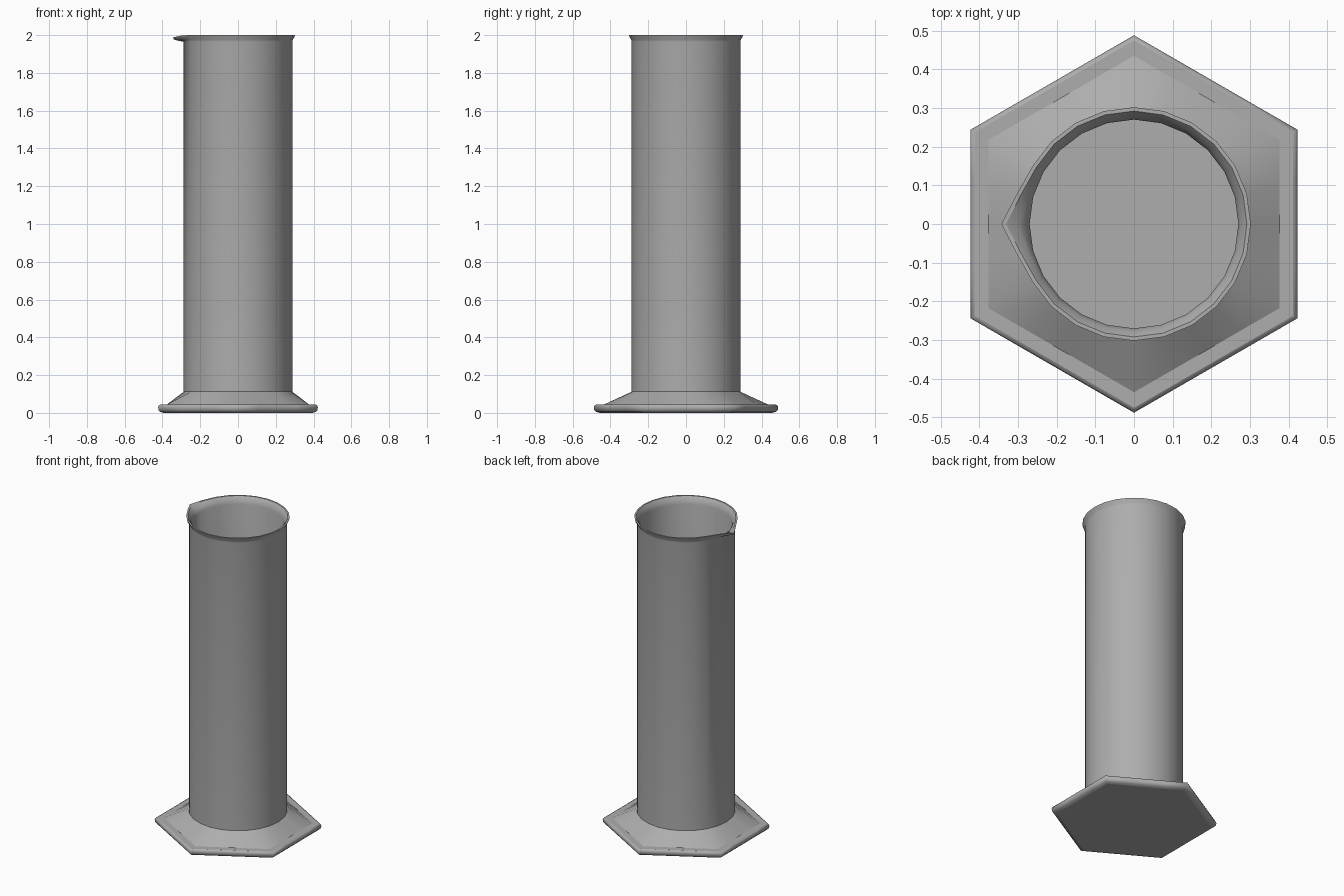
import bpy, bmesh
from math import sin, cos, pi, radians

if "Cube" in bpy.data.objects:
    bpy.data.objects.remove(bpy.data.objects["Cube"])

N = 24
HEX = radians(60)


def hex_ring(radius, z):
    """Hexagon with corners on +y / -y, sampled at N angles."""
    pts = []
    for i in range(N):
        a = 2 * pi * i / N
        r = radius * cos(pi / 6) / cos((a + HEX / 2) % HEX - HEX / 2)
        pts.append((r * cos(a), r * sin(a), z))
    return pts


def round_ring(radius, z, spout=0.0, dip=0.0):
    """Circle, pulled out into a pouring lip on the -x side."""
    pts = []
    for i in range(N):
        a = 2 * pi * i / N
        w = {0: 1.0, 1: 0.24}.get(abs(i - N // 2), 0.0)
        r = radius + spout * w
        pts.append((r * cos(a), r * sin(a), z - dip * w))
    return pts


def loft(name, rings, sharp):
    """Skin the rings into a smooth closed solid; ring indices in sharp stay crisp."""
    bm = bmesh.new()
    loops = [[bm.verts.new(p) for p in ring] for ring in rings]
    for lo, hi in zip(loops, loops[1:]):
        for i in range(N):
            j = (i + 1) % N
            bm.faces.new((lo[i], lo[j], hi[j], hi[i]))
    bm.faces.new(loops[0][::-1])
    bm.faces.new(loops[-1])
    bmesh.ops.recalc_face_normals(bm, faces=bm.faces)
    for f in bm.faces:
        f.smooth = True
    for k in sharp:
        for i in range(N):
            bm.edges.get((loops[k][i], loops[k][(i + 1) % N])).smooth = False
    mesh = bpy.data.meshes.new(name)
    bm.to_mesh(mesh)
    bm.free()
    obj = bpy.data.objects.new(name, mesh)
    bpy.context.collection.objects.link(obj)
    return obj


# Hexagonal foot with rounded edge, rising into the tube, flared rim, inner wall and floor
foot = [hex_ring(r, z) for r, z in (
    (0.455, 0.0), (0.475, 0.005), (0.486, 0.015), (0.488, 0.03),
    (0.484, 0.04), (0.475, 0.044), (0.435, 0.044))]
tube = [
    round_ring(0.288, 0.112),
    round_ring(0.288, 1.965),
    round_ring(0.290, 1.975, 0.022, 0.006),
    round_ring(0.299, 1.99, 0.043, 0.012),
    round_ring(0.302, 2.0, 0.041, 0.012),
    round_ring(0.292, 2.0, 0.039, 0.012),
    round_ring(0.278, 1.982, 0.022, 0.006),
    round_ring(0.270, 1.955),
    round_ring(0.270, 0.10),
]
cylinder = loft("measuring_cylinder", foot + tube, sharp=(0, 5, 6, 7, 11, 12, 15))

# Mid grey
grey = bpy.data.materials.new("mid_grey")
grey.diffuse_color = (0.42, 0.42, 0.42, 1.0)
grey.use_nodes = True
grey.node_tree.nodes["Principled BSDF"].inputs["Base Color"].default_value = grey.diffuse_color
cylinder.data.materials.append(grey)
